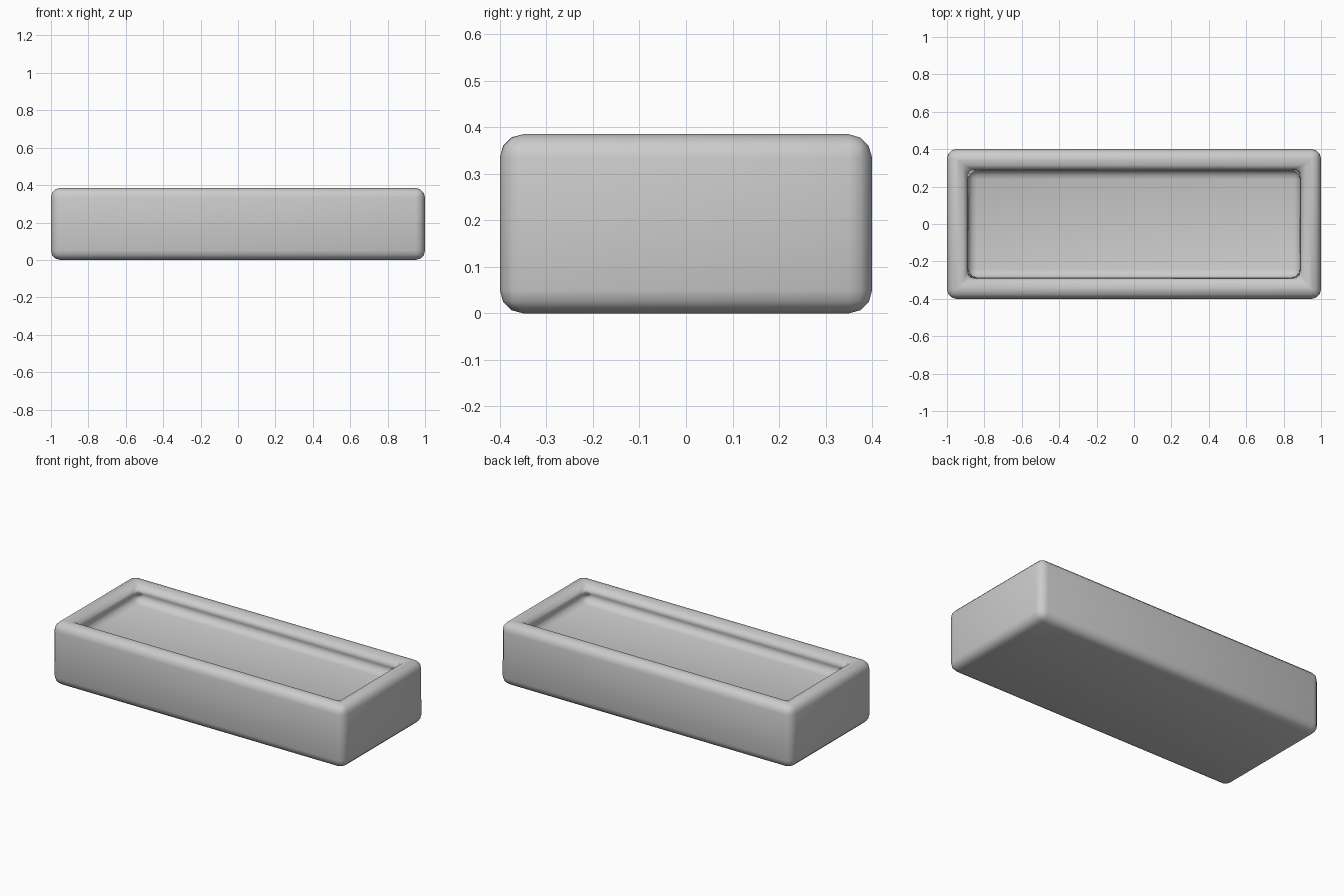
import bpy, bmesh
from mathutils import Vector

if "Cube" in bpy.data.objects:
    bpy.data.objects.remove(bpy.data.objects["Cube"])

L, W, H = 2.0, 0.8, 0.385
WALL, DEPTH, ROUND = 0.11, 0.1, 0.05

# tray body: box with a recessed top
bm = bmesh.new()
bmesh.ops.create_cube(bm, size=1)
for v in bm.verts:
    v.co = Vector((v.co.x * L, v.co.y * W, (v.co.z + 0.5) * H))
bm.normal_update()
top = max(bm.faces, key=lambda f: f.calc_center_median().z)
bmesh.ops.inset_region(bm, faces=[top], thickness=WALL, use_even_offset=True)
floor = bmesh.ops.extrude_discrete_faces(bm, faces=[top])["faces"][0]
bmesh.ops.translate(bm, verts=floor.verts, vec=(0, 0, -DEPTH))
bmesh.ops.recalc_face_normals(bm, faces=bm.faces)
mesh = bpy.data.meshes.new("tray")
bm.to_mesh(mesh)
bm.free()
tray = bpy.data.objects.new("tray", mesh)
bpy.context.collection.objects.link(tray)

# soft rounded edges inside and out
bevel = tray.modifiers.new("round_edges", "BEVEL")
bevel.width = ROUND
bevel.segments = 3
bevel.limit_method = "ANGLE"
mesh.shade_smooth()
